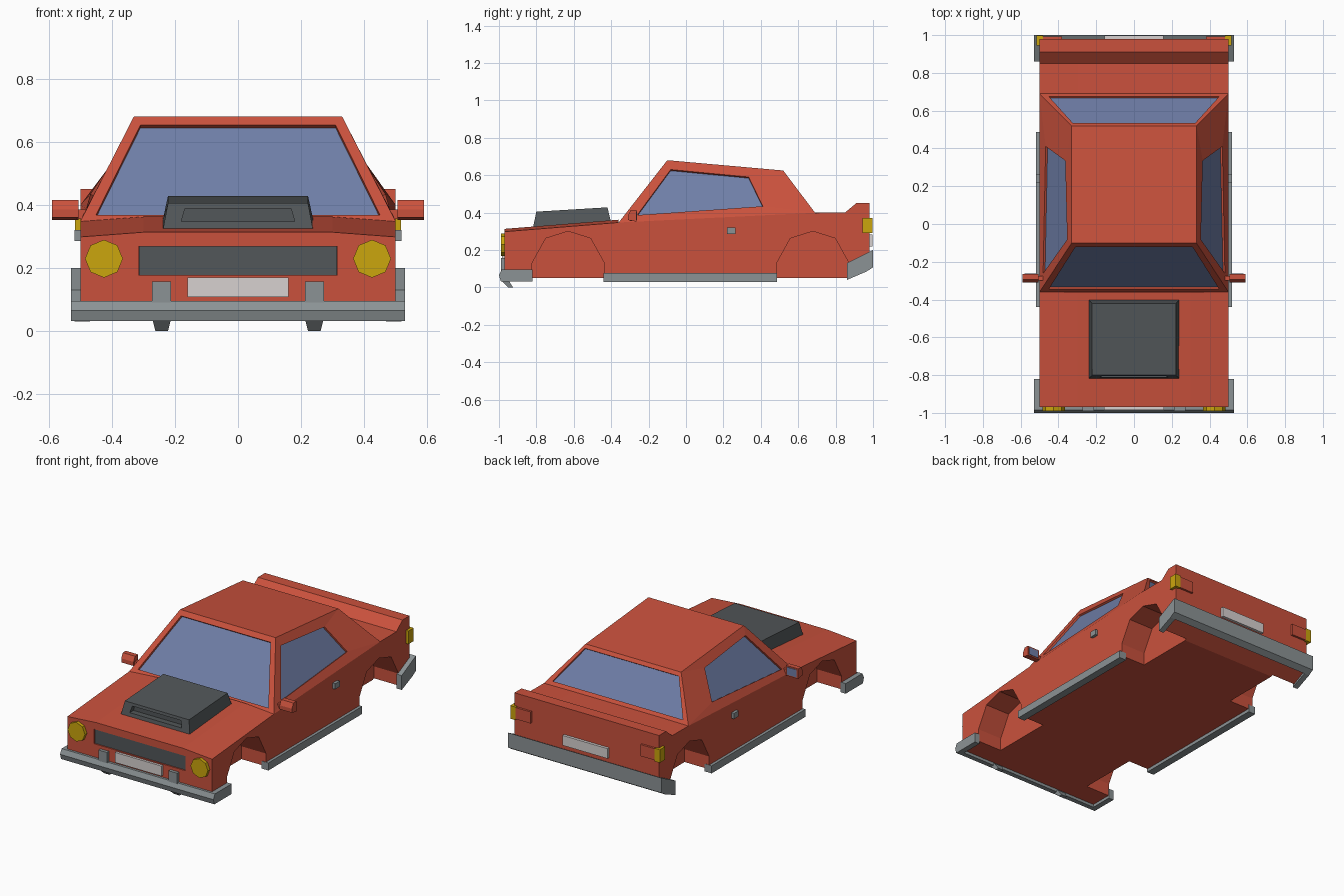
import bpy, bmesh, math
from mathutils import Vector

if "Cube" in bpy.data.objects:
    bpy.data.objects.remove(bpy.data.objects["Cube"])


def material(name, rgb):
    m = bpy.data.materials.new(name)
    m.diffuse_color = (*rgb, 1)
    m.use_nodes = True
    m.node_tree.nodes["Principled BSDF"].inputs["Base Color"].default_value = m.diffuse_color
    return m


RED = material("body red", (0.59, 0.083, 0.046))
GLASS = material("window blue grey", (0.16, 0.21, 0.39))
GREY = material("trim grey", (0.26, 0.29, 0.30))
DARK = material("dark grey", (0.085, 0.095, 0.10))
YELLOW = material("lamp yellow", (0.60, 0.38, 0.004))
PALE = material("plate pale grey", (0.68, 0.64, 0.63))


def finish(name, bm, mats):
    bmesh.ops.remove_doubles(bm, verts=bm.verts, dist=0.0001)
    bmesh.ops.recalc_face_normals(bm, faces=bm.faces)
    me = bpy.data.meshes.new(name)
    bm.to_mesh(me)
    bm.free()
    for m in mats:
        me.materials.append(m)
    ob = bpy.data.objects.new(name, me)
    bpy.context.collection.objects.link(ob)
    return ob


def loft(bm, rings, skip=()):
    """Skin a list of equal-length point rings and cap both ends."""
    vs = [[bm.verts.new(p) for p in r] for r in rings]
    n = len(vs[0])
    for a, b in zip(vs, vs[1:]):
        for i in range(n):
            j = (i + 1) % n
            if i not in skip:
                bm.faces.new((a[i], a[j], b[j], b[i]))
    bm.faces.new(vs[0])
    bm.faces.new(vs[-1][::-1])
    return vs


def prism(name, profile, x0, x1, mat, mirror=False):
    """Side profile (y, z) extruded along x, optionally on both sides."""
    bm = bmesh.new()
    for s in ((1, -1) if mirror else (1,)):
        loft(bm, [[(s * x, y, z) for y, z in profile] for x in (x0, x1)])
    return finish(name, bm, [mat])


def box(name, x, y, z, mat, mirror=False):
    prof = [(y[0], z[0]), (y[1], z[0]), (y[1], z[1]), (y[0], z[1])]
    return prism(name, prof, x[0], x[1], mat, mirror)


def cut(target, cutter):
    cutter.hide_render = True
    cutter.display_type = 'WIRE'
    mod = target.modifiers.new("cut", 'BOOLEAN')
    mod.operation = 'DIFFERENCE'
    mod.solver = 'EXACT'
    mod.object = cutter


def panel(bm, corners, uvs, depth):
    """Quad with a recessed pane; corners and uvs run BL, BR, TR, TL."""
    c = [Vector(p) for p in corners]
    hole = [c[0].lerp(c[1], u).lerp(c[3].lerp(c[2], u), v) for u, v in uvs]
    n = (c[2] - c[0]).cross(c[3] - c[1]).normalized()
    pane = [h - n * depth for h in hole]
    o, h, p = ([bm.verts.new(q) for q in r] for r in (c, hole, pane))
    for i in range(4):
        j = (i + 1) % 4
        bm.faces.new((o[i], o[j], h[j], h[i]))
        bm.faces.new((h[i], h[j], p[j], p[i]))
    bm.faces.new(p).material_index = 1


# Lower body with crowned bonnet and raised tail lip, open under the cabin
profile = [(-0.97, 0.05), (-0.97, 0.313), (-0.36, 0.362), (0.69, 0.401), (0.85, 0.40),
           (0.91, 0.45), (0.98, 0.45), (0.98, 0.11), (0.86, 0.05)]
drop = {1: 0.015, 2: 0.015, 3: 0.002}
bm = bmesh.new()
rings = loft(bm, [[(x, y, z - (drop.get(i, 0) if abs(x) > 0.4 else 0))
                   for i, (y, z) in enumerate(profile)] for x in (-0.5, -0.3, 0.3, 0.5)], skip=(2,))
for i in (2, 3):
    bm.faces.new([r[i] for r in rings])

# Cabin with four recessed windows, joined to the body along the belt line
B = {(s, e): (s * 0.5, y, z) for s in (-1, 1) for e, y, z in ((0, -0.36, 0.347), (1, 0.69, 0.399))}
T = {(s, e): (s * 0.33, y, z) for s in (-1, 1) for e, y, z in ((0, -0.10, 0.68), (1, 0.52, 0.625))}
L0, R0, L1, R1 = (-1, 0), (1, 0), (-1, 1), (1, 1)
panel(bm, (B[L0], B[R0], T[R0], T[L0]), ((.04, .06), (.96, .06), (.95, .92), (.05, .92)), 0.015)
panel(bm, (B[R1], B[L1], T[L1], T[R1]), ((.035, .09), (.965, .09), (.97, .91), (.03, .91)), 0.01)
side = ((.07, .11), (.745, .19), (.69, .80), (.08, .86))
panel(bm, (B[R0], B[R1], T[R1], T[R0]), side, 0.012)
panel(bm, (B[L1], B[L0], T[L0], T[L1]),
      [(1 - side[i][0], side[i][1]) for i in (1, 0, 3, 2)], 0.012)
bm.faces.new([bm.verts.new(T[k]) for k in (L0, R0, R1, L1)])
body = finish("car_body", bm, [RED, GLASS])

# Wheel arch pockets
for name, yc in (("front_arch_cutter", -0.63), ("rear_arch_cutter", 0.678)):
    arch = [(-0.193, 0.0), (-0.193, 0.13), (-0.12, 0.262), (0, 0.30),
            (0.12, 0.262), (0.193, 0.13), (0.193, 0.0)]
    cut(body, prism(name, [(yc + y, z) for y, z in arch], 0.33, 0.6, RED, True))

# Grille in a shallow recess
cut(body, box("grille_cutter", (-0.315, 0.315), (-1.0, -0.958), (0.177, 0.268), RED))
box("grille", (-0.314, 0.314), (-0.964, -0.95), (0.178, 0.267), DARK)

# Bonnet scoop with a slot in its front
bm = bmesh.new()
loft(bm, [[(-0.24, -0.82, 0.31), (0.24, -0.82, 0.31), (0.24, -0.40, 0.345), (-0.24, -0.40, 0.345)],
          [(-0.222, -0.80, 0.405), (0.222, -0.80, 0.405), (0.222, -0.42, 0.428), (-0.222, -0.42, 0.428)]])
scoop = finish("bonnet_scoop", bm, [DARK])
bm = bmesh.new()
loft(bm, [[(-0.18, y, 0.347), (0.18, y, 0.347), (0.168, y, 0.388), (-0.168, y, 0.388)]
          for y in (-0.9, -0.775)])
cut(scoop, finish("scoop_slot_cutter", bm, [DARK]))

# Front bumper with end returns, guards on top and feet below
prism("front_bumper", [(-0.96, 0.095), (-0.985, 0.095), (-1.0, 0.065), (-0.99, 0.032), (-0.96, 0.032)],
      -0.53, 0.53, GREY)
box("front_bumper_end", (0.495, 0.53), (-0.97, -0.82), (0.032, 0.095), GREY, True)
box("bumper_guard", (0.213, 0.272), (-0.99, -0.965), (0.09, 0.157), GREY, True)
bm = bmesh.new()
for s in (1, -1):
    loft(bm, [[(s * (0.242 + dx * w), y, z) for dx, y in ((-1, a), (1, a), (1, b), (-1, b))]
              for w, a, b, z in ((0.03, -0.992, -0.95, 0.04), (0.02, -0.95, -0.925, 0.0))])
finish("bumper_guard_foot", bm, [GREY])

# Rear bumper sweeping upward to the back
prism("rear_bumper", [(0.97, 0.185), (1.0, 0.20), (1.0, 0.107), (0.965, 0.085)], -0.53, 0.53, GREY)
prism("rear_bumper_end", [(0.86, 0.13), (0.97, 0.185), (1.0, 0.20), (1.0, 0.107), (0.965, 0.085), (0.86, 0.04)],
      0.495, 0.53, GREY, True)

# Sills and door handles
box("side_sill", (0.47, 0.518), (-0.44, 0.487), (0.03, 0.077), GREY, True)
box("door_handle", (0.49, 0.518), (0.22, 0.265), (0.285, 0.32), GREY, True)

# Octagonal headlamps
bm = bmesh.new()
for s in (1, -1):
    loft(bm, [[(s * 0.425 + 0.06 * math.cos(k * math.pi / 4),
                y, 0.229 + 0.06 * math.sin(k * math.pi / 4)) for k in range(8)]
              for y in (-0.99, -0.96)])
finish("headlamps", bm, [YELLOW])

# Tail lamps: yellow corner and red inner block
box("tail_lamp_corner", (0.482, 0.517), (0.945, 0.997), (0.29, 0.372), YELLOW, True)
box("tail_lamp_inner", (0.38, 0.482), (0.97, 0.993), (0.295, 0.367), RED, True)

# Number plates, left blank
box("front_plate", (-0.16, 0.16), (-0.985, -0.96), (0.107, 0.17), PALE)
box("rear_plate", (-0.155, 0.155), (0.97, 0.997), (0.22, 0.282), PALE)

# Door mirrors with glass facing back
prism("door_mirror", [(-0.31, 0.36), (-0.31, 0.385), (-0.295, 0.415), (-0.265, 0.415), (-0.265, 0.352)],
      0.505, 0.59, RED, True)
box("mirror_arm", (0.465, 0.51), (-0.30, -0.275), (0.355, 0.385), RED, True)
box("mirror_glass", (0.515, 0.58), (-0.27, -0.262), (0.36, 0.407), GLASS, True)
